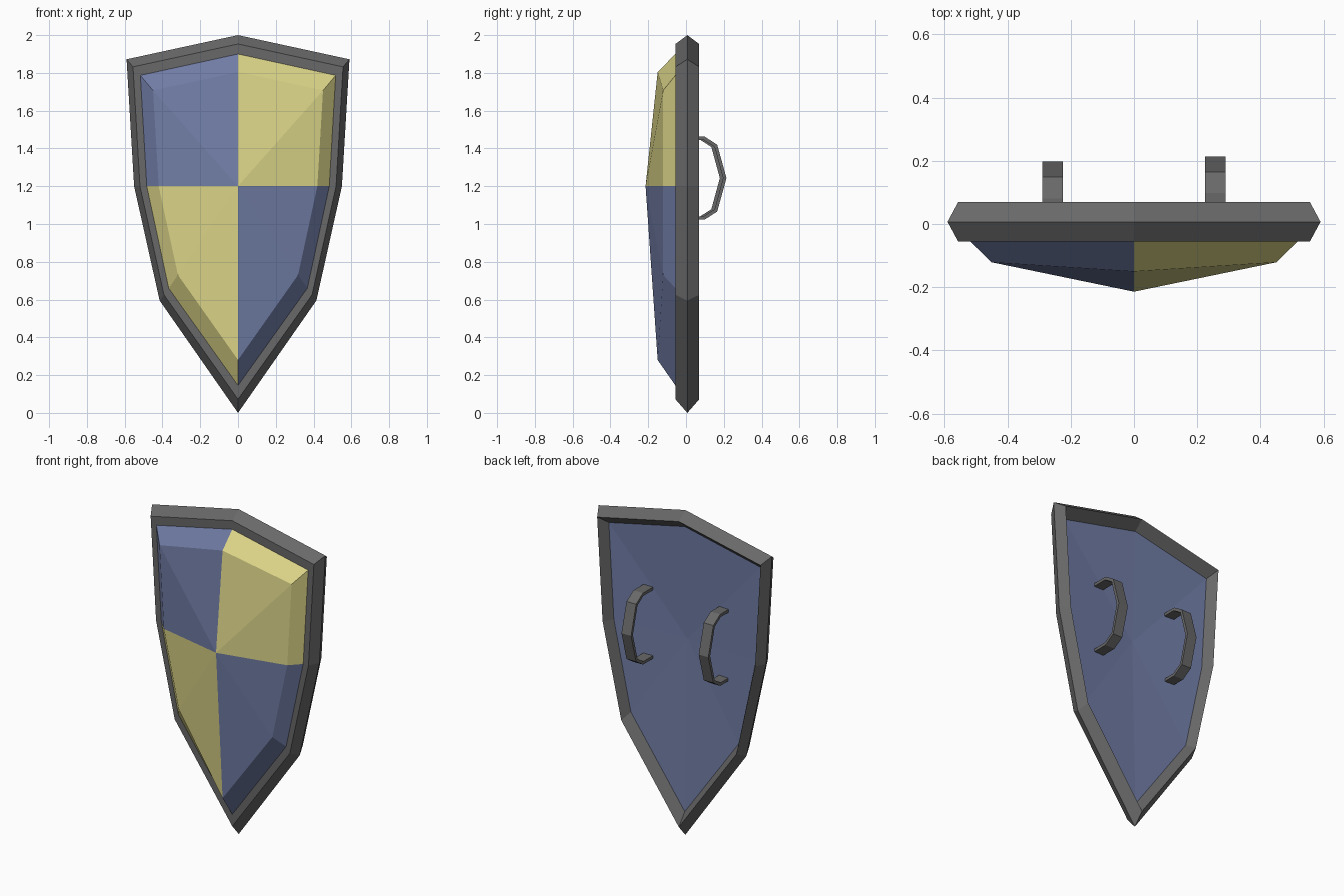
import bpy, bmesh

if "Cube" in bpy.data.objects:
    bpy.data.objects.remove(bpy.data.objects["Cube"])

def material(name, rgb):
    m = bpy.data.materials.new(name)
    m.diffuse_color = (*rgb, 1)
    m.use_nodes = True
    m.node_tree.nodes["Principled BSDF"].inputs["Base Color"].default_value = m.diffuse_color
    return m

GREY = material("dark grey metal", (0.14, 0.14, 0.14))
BLUE = material("dusty blue", (0.165, 0.205, 0.38))
YELLOW = material("pale yellow", (0.72, 0.67, 0.25))

def build(name, verts, faces, mats, rule=None):
    bm = bmesh.new()
    vs = [bm.verts.new(v) for v in verts]
    for f in faces:
        bm.faces.new([vs[i] for i in f])
    bmesh.ops.recalc_face_normals(bm, faces=bm.faces)
    if rule:
        for f in bm.faces:
            f.material_index = rule(f.calc_center_median())
    me = bpy.data.meshes.new(name)
    bm.to_mesh(me)
    bm.free()
    for m in mats:
        me.materials.append(m)
    ob = bpy.data.objects.new(name, me)
    bpy.context.collection.objects.link(ob)
    return ob

def loop(half, ys):
    """Closed 8-point shield outline from its right half (top to tip)."""
    right = [(x, y, z) for (x, z), y in zip(half, ys)]
    return right + [(-x, y, z) for x, y, z in right[-2:0:-1]]

def bridge(a, b, n=8):
    return [(a * n + i, a * n + (i + 1) % n, b * n + (i + 1) % n, b * n + i)
            for i in range(n)]

# Half outlines, top centre to bottom tip
outer = [(0, 2.0), (0.59, 1.872), (0.55, 1.2), (0.415, 0.595), (0, 0)]
edge = [(0, 1.953), (0.556, 1.832), (0.519, 1.2), (0.392, 0.625), (0, 0.072)]
inner = [(0, 1.9), (0.517, 1.787), (0.483, 1.2), (0.367, 0.66), (0, 0.145)]
raised = [(0, 1.805), (0.45, 1.707), (0.42, 1.2), (0.318, 0.73), (0, 0.28)]

# Rim: pointed outside, flat front, sloping inward at the back
rim = (loop(inner, [-0.056] * 5) + loop(edge, [-0.056] * 5) + loop(outer, [0.007] * 5)
       + loop(edge, [0.07] * 5) + loop(inner, [0.012] * 5))
build("rim", rim, sum((bridge(i, (i + 1) % 5) for i in range(5)), []), [GREY])

# Front panel: bevelled border and domed middle, quartered in two colours
front = (loop(inner, [-0.056] * 5)
         + loop(raised, [-0.15, -0.121, -0.121, -0.121, -0.15]) + [(0, -0.214, 1.2)])
fan = [(8 + i, 8 + (i + 1) % 8, 16) for i in range(8)]
build("front_panel", front, bridge(0, 1) + fan, [BLUE, YELLOW],
      lambda c: int((c.x > 0) == (c.z > 1.2)))

# Back panel: slightly hollow
back = loop(inner, [0.012] * 5) + [(0, -0.015, 1.2)]
build("back_panel", back, [(i, (i + 1) % 8, 8) for i in range(8)], [BLUE])

# Handles: flat bent straps
path_out = [(0.0, 1.463), (0.098, 1.463), (0.165, 1.42), (0.214, 1.243),
            (0.165, 1.066), (0.098, 1.023), (0.0, 1.023)]
path_in = [(0.0, 1.445), (0.093, 1.445), (0.151, 1.408), (0.196, 1.243),
           (0.151, 1.078), (0.093, 1.041), (0.0, 1.041)]
for name, cx, dy in (("right_handle", 0.257, 0), ("left_handle", -0.257, -0.017)):
    verts, n = [], len(path_out)
    for (yo, zo), (yi, zi) in zip(path_out, path_in):
        for w, y, z in ((-1, yo, zo), (1, yo, zo), (1, yi, zi), (-1, yi, zi)):
            verts.append((cx + w * 0.0325, y + dy, z))
    faces = sum((bridge(i, i + 1, 4) for i in range(n - 1)), [])
    faces += [(0, 1, 2, 3), tuple(range(4 * n - 4, 4 * n))]
    build(name, verts, faces, [GREY])
